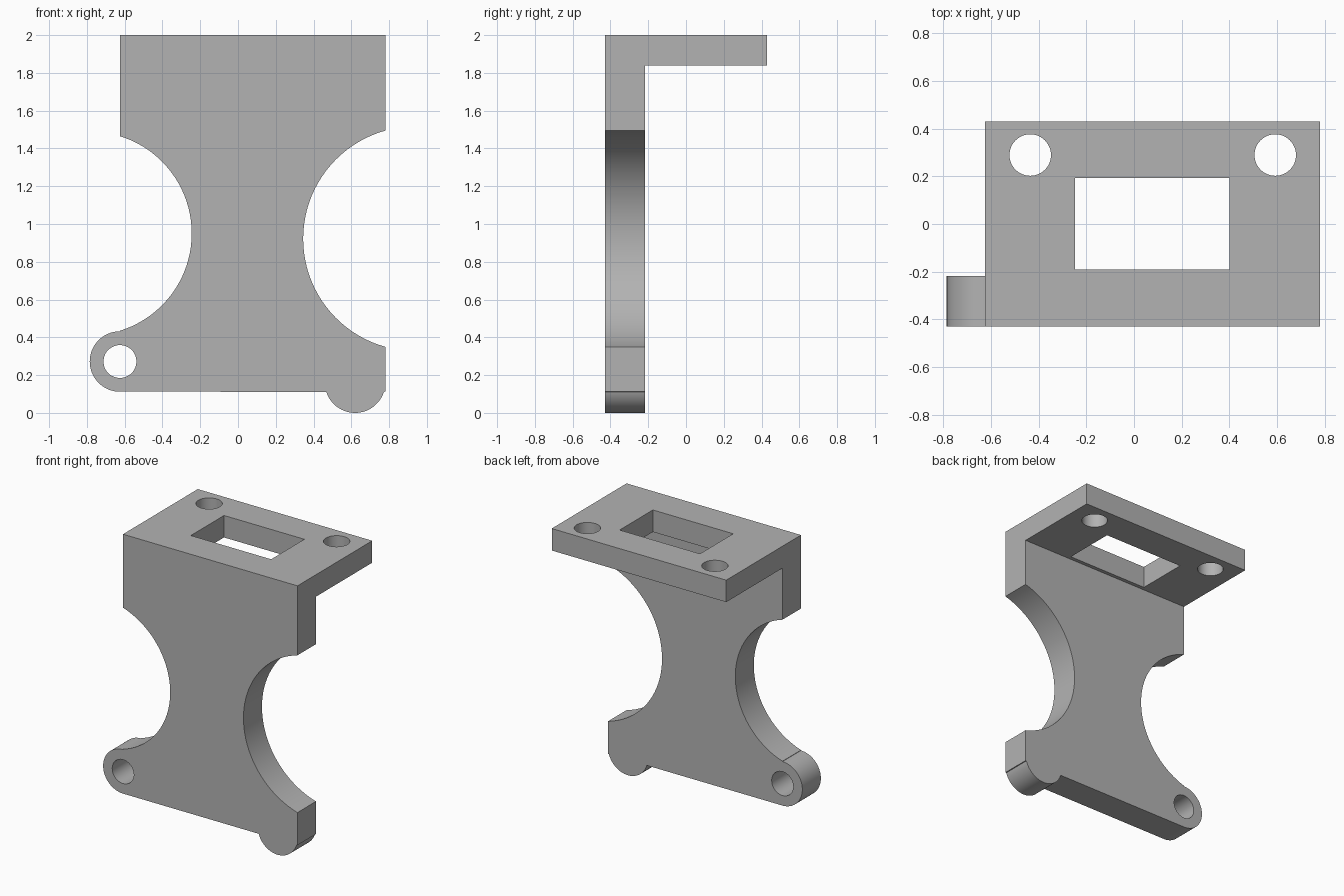
import bpy
from math import radians, cos, sin, atan2

cube = bpy.data.objects.get("Cube")
if cube:
    bpy.data.objects.remove(cube, do_unlink=True)

grey = bpy.data.materials.new("grey")
grey.use_nodes = True
grey.diffuse_color = (0.45, 0.45, 0.45, 1)
grey.node_tree.nodes["Principled BSDF"].inputs["Base Color"].default_value = (0.45, 0.45, 0.45, 1)


def arc(cx, cy, r, start, end, steps=40):
    """Points on an arc, angles in radians, both ends included."""
    angles = [start + (end - start) * i / steps for i in range(steps + 1)]
    return [(cx + r * cos(a), cy + r * sin(a)) for a in angles]


def circle(cx, cy, r):
    return arc(cx, cy, r, 0, radians(360), 48)[:-1]


def slab(name, outlines, thickness, location, tilt=0):
    """Extrude an outline with holes into a closed mesh."""
    curve = bpy.data.curves.new(name, "CURVE")
    curve.dimensions = "2D"
    curve.fill_mode = "BOTH"
    curve.extrude = thickness / 2
    for points in outlines:
        spline = curve.splines.new("POLY")
        spline.points.add(len(points) - 1)
        for p, (x, y) in zip(spline.points, points):
            p.co = (x, y, 0, 1)
        spline.use_cyclic_u = True
    ob = bpy.data.objects.new(name, curve)
    bpy.context.collection.objects.link(ob)
    ob.location = location
    ob.rotation_euler.x = tilt
    bpy.ops.object.select_all(action="DESELECT")
    ob.select_set(True)
    bpy.context.view_layer.objects.active = ob
    bpy.ops.object.convert(target="MESH")
    ob = bpy.context.object
    bpy.ops.object.mode_set(mode="EDIT")
    bpy.ops.mesh.select_all(action="SELECT")
    bpy.ops.mesh.remove_doubles(threshold=0.0005)
    bpy.ops.mesh.normals_make_consistent(inside=False)
    bpy.ops.object.mode_set(mode="OBJECT")
    ob.data.materials.clear()
    ob.data.materials.append(grey)
    return ob


left, right, base = -0.625, 0.78, 0.112
front, inner, back = -0.43, -0.217, 0.43

# Upright plate: waisted sides, round eye lug, half-round foot
foot = atan2(base - 0.16, 0.152)
waist_r = atan2(0.572, right - 0.939)
waist_l = atan2(0.515, left + 0.784)
outline = [(left, 2), (right, 2)]
outline += arc(0.939, 0.922, 0.594, waist_r, radians(360) - waist_r)
outline += [(right, base)]
outline += arc(0.62, 0.16, 0.16, foot, -radians(180) - foot)
outline += arc(left, 0.272, 0.16, radians(270), radians(90))
outline += arc(-0.784, 0.95, 0.539, -waist_l, waist_l)
plate = slab("bracket", [outline, circle(left, 0.272, 0.087)],
             inner - front, (0, (front + inner) / 2, 0), radians(90))

# Top shelf: rectangular window and two screw holes
shelf = slab("shelf", [
    [(left, front), (right, front), (right, back), (left, back)],
    [(-0.247, -0.19), (0.4, -0.19), (0.4, 0.192), (-0.247, 0.192)],
    circle(-0.435, 0.289, 0.087),
    circle(0.592, 0.289, 0.087)], 0.16, (0, 0, 1.92))

# Join both into one solid
union = plate.modifiers.new("union", "BOOLEAN")
union.operation = "UNION"
union.solver = "EXACT"
union.object = shelf
bpy.ops.object.select_all(action="DESELECT")
plate.select_set(True)
bpy.context.view_layer.objects.active = plate
bpy.ops.object.modifier_apply(modifier="union")
bpy.data.objects.remove(shelf, do_unlink=True)
bpy.ops.object.shade_smooth_by_angle(angle=radians(30))
